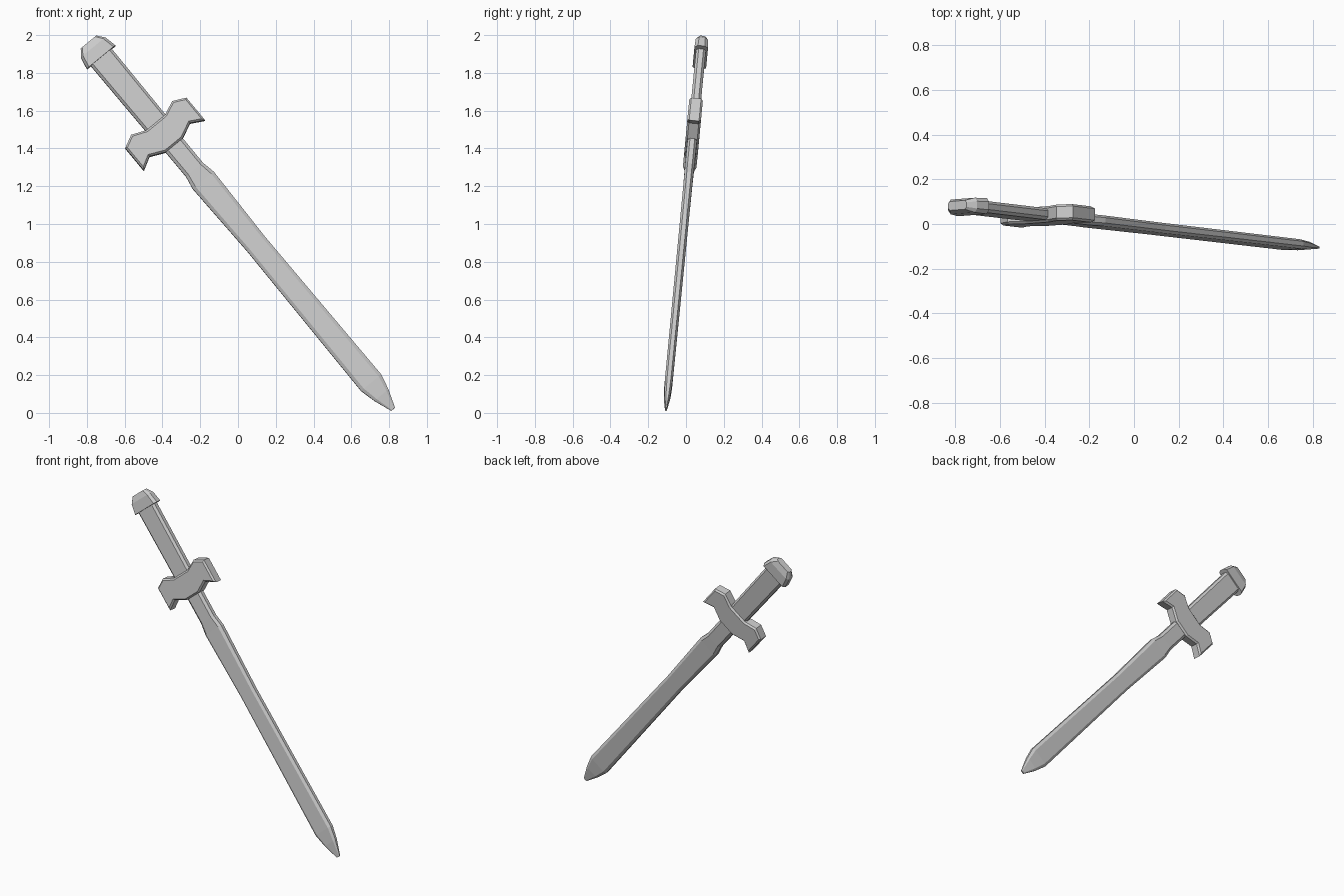
import bpy, bmesh
from mathutils import Matrix, Vector

if "Cube" in bpy.data.objects:
    bpy.data.objects.remove(bpy.data.objects["Cube"])

# Sword frame: X = across the guard, Y = thickness, Z = from pommel to tip
axis = Vector((0.6384, -0.075, -0.7694)).normalized()
wide = Vector((0.769, 0.06, 0.636))
wide = (wide - axis * wide.dot(axis)).normalized()
thick = axis.cross(wide)
FRAME = Matrix((wide, thick, axis)).transposed().to_4x4()
FRAME.translation = Vector((0.005, -0.010, 1.003))


def finish(name, bm):
    bmesh.ops.recalc_face_normals(bm, faces=bm.faces)
    mesh = bpy.data.meshes.new(name)
    bm.to_mesh(mesh)
    bm.free()
    obj = bpy.data.objects.new(name, mesh)
    obj.matrix_world = FRAME
    bpy.context.collection.objects.link(obj)
    return obj


def loft(name, stations):
    """Octagonal sections: (position, half width, half thickness, chamfer)."""
    bm = bmesh.new()
    rings = []
    for s, w, h, c in stations:
        e = h * 0.5
        quarter = [(w, e), (w - c, h)]
        half = quarter + [(-x, y) for x, y in reversed(quarter)]
        pts = half + [(-x, -y) for x, y in half]
        rings.append([bm.verts.new((x, y, s)) for x, y in pts])
    for a, b in zip(rings, rings[1:]):
        for i in range(8):
            j = (i + 1) % 8
            bm.faces.new((a[i], a[j], b[j], b[i]))
    bm.faces.new(rings[0])
    bm.faces.new(rings[-1])
    return finish(name, bm)


# Blade with narrow neck and pointed tip
loft("blade", [
    (-0.60, 0.059, 0.025, 0.016),
    (-0.37, 0.058, 0.025, 0.016),
    (-0.297, 0.072, 0.024, 0.018),
    (0.14, 0.061, 0.023, 0.016),
    (1.10, 0.069, 0.021, 0.018),
    (1.185, 0.048, 0.017, 0.014),
    (1.282, 0.013, 0.005, 0.005),
])

# Grip
loft("grip", [(-1.17, 0.072, 0.026, 0.014), (-0.62, 0.068, 0.026, 0.014)])

# Pommel cap
loft("pommel", [
    (-1.250, 0.054, 0.020, 0.010),
    (-1.212, 0.084, 0.033, 0.014),
    (-1.145, 0.098, 0.036, 0.014),
])

# Cross guard: mirrored half profile (across, along), extruded and bevelled
half = [(0.062, -0.692), (0.141, -0.725), (0.21, -0.691),
        (0.21, -0.536), (0.139, -0.575), (0.057, -0.537)]
outline = half + [(-x, z) for x, z in reversed(half)]
bm = bmesh.new()
face = bm.faces.new([bm.verts.new((x, -0.036, z)) for x, z in outline])
ext = bmesh.ops.extrude_face_region(bm, geom=[face])
bmesh.ops.translate(bm, vec=(0, 0.072, 0),
                    verts=[v for v in ext["geom"] if isinstance(v, bmesh.types.BMVert)])
guard = finish("cross_guard", bm)
bevel = guard.modifiers.new("bevel", "BEVEL")
bevel.width = 0.01
bevel.segments = 1
bevel.limit_method = 'WEIGHT'
# bevel only the rims of the two broad faces
weights = guard.data.attributes.new("bevel_weight_edge", 'FLOAT', 'EDGE')
for e in guard.data.edges:
    a, b = (guard.data.vertices[i].co for i in e.vertices)
    weights.data[e.index].value = 1.0 if abs(a.y - b.y) < 1e-4 else 0.0
